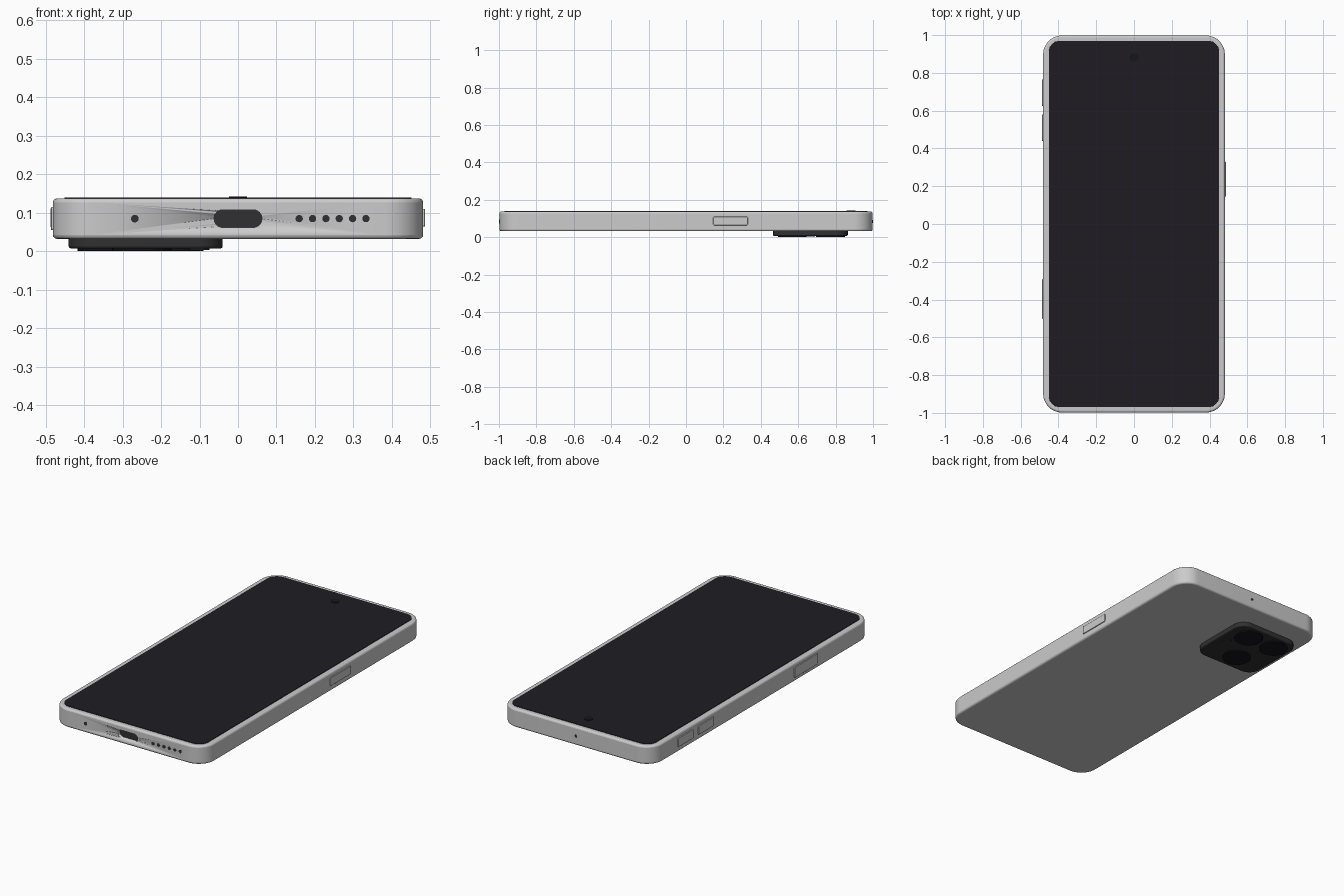
import bpy, bmesh, math
from mathutils import Matrix

if "Cube" in bpy.data.objects:
    bpy.data.objects.remove(bpy.data.objects["Cube"])


def material(name, color):
    m = bpy.data.materials.new(name)
    m.diffuse_color = (*color, 1)
    m.use_nodes = True
    m.node_tree.nodes["Principled BSDF"].inputs["Base Color"].default_value = m.diffuse_color
    return m


BLACK = material("screen_black", (0.013, 0.012, 0.016))
LENS = material("lens_black", (0.008, 0.008, 0.01))
DARK = material("dark_plastic", (0.03, 0.03, 0.032))


def finish(ob, bevel, mat, segments=3):
    if bevel:
        b = ob.modifiers.new("bevel", "BEVEL")
        b.width, b.segments = bevel, segments
        b.limit_method, b.angle_limit = "ANGLE", math.radians(40)
    if mat:
        ob.data.materials.append(mat)
    bpy.context.view_layer.objects.active = ob
    for o in bpy.context.selected_objects:
        o.select_set(False)
    ob.select_set(True)
    bpy.ops.object.shade_smooth_by_angle(angle=math.radians(35))
    return ob


def slab(name, center, size, radius, axis="z", bevel=0, mat=None, n=12):
    """Rounded rectangle (two sizes) extruded by the third along an axis."""
    w, h, d = size
    bm = bmesh.new()
    verts = []
    for k, (sx, sy) in enumerate([(1, 1), (-1, 1), (-1, -1), (1, -1)]):
        for i in range(n + 1):
            a = math.pi / 2 * (k + i / n)
            verts.append(bm.verts.new((sx * (w / 2 - radius) + radius * math.cos(a),
                                       sy * (h / 2 - radius) + radius * math.sin(a), -d / 2)))
    bmesh.ops.remove_doubles(bm, verts=verts, dist=1e-5)
    face = bm.faces.new([v for v in verts if v.is_valid])
    ext = bmesh.ops.extrude_face_region(bm, geom=[face])["geom"]
    bmesh.ops.translate(bm, vec=(0, 0, d), verts=[v for v in ext if isinstance(v, bmesh.types.BMVert)])
    bmesh.ops.recalc_face_normals(bm, faces=bm.faces)
    # local (w, h, d) to world: z keeps, y gives (x, z, y), x gives (y, z, x)
    rot = {"z": Matrix(), "y": Matrix.Rotation(math.pi / 2, 4, "X"),
           "x": Matrix.Rotation(math.pi / 2, 4, "Z") @ Matrix.Rotation(math.pi / 2, 4, "X")}[axis]
    bm.transform(Matrix.Translation(center) @ rot)
    me = bpy.data.meshes.new(name)
    bm.to_mesh(me)
    bm.free()
    ob = bpy.data.objects.new(name, me)
    bpy.context.collection.objects.link(ob)
    return finish(ob, bevel, mat)


def disc(name, center, r, depth, axis="z", bevel=0, mat=None):
    rot = (math.pi / 2, 0, 0) if axis == "y" else (0, 0, 0)
    bpy.ops.mesh.primitive_cylinder_add(vertices=32, radius=r, depth=depth, location=center, rotation=rot)
    ob = bpy.context.object
    ob.name = name
    return finish(ob, bevel, mat, 2)


# Body with the charging port cut into the bottom edge
body = slab("body", (0, 0, 0.0845), (0.962, 1.996, 0.105), 0.1, bevel=0.01)
cutter = slab("port_cutter", (0, -1.0, 0.0845), (0.124, 0.046, 0.08), 0.0225, "y")
cutter.hide_render = True
cutter.hide_set(True)
cut = body.modifiers.new("port", "BOOLEAN")
cut.object, cut.operation, cut.solver = cutter, "DIFFERENCE", "EXACT"
slab("port_lining", (0, -0.969, 0.0845), (0.124, 0.046, 0.02), 0.0225, "y", mat=DARK)

# Screen glass and selfie camera
slab("screen", (0, 0, 0.137), (0.902, 1.94, 0.006), 0.06, bevel=0.001, mat=BLACK)
disc("selfie_camera", (0, 0.882, 0.139), 0.024, 0.006, mat=LENS)

# Side buttons and card tray
slab("power_button", (0.478, 0.238, 0.0865), (0.185, 0.046, 0.016), 0.005, "x", bevel=0.002)
slab("volume_up", (-0.48, 0.695, 0.0865), (0.14, 0.05, 0.014), 0.005, "x", bevel=0.002)
slab("volume_down", (-0.48, 0.51, 0.0865), (0.14, 0.05, 0.014), 0.005, "x", bevel=0.002)
slab("card_tray", (-0.48, -0.397, 0.0845), (0.21, 0.06, 0.012), 0.005, "x", bevel=0.002)

# Microphones and speaker holes
disc("bottom_mic", (-0.268, -0.995, 0.0845), 0.01, 0.008, "y", mat=DARK)
disc("top_mic", (0, 0.995, 0.0845), 0.008, 0.008, "y", mat=DARK)
for i in range(6):
    disc(f"speaker_hole_{i + 1}", (0.159 + 0.0347 * i, -0.995, 0.0845), 0.0095, 0.008, "y", mat=DARK)

# Rear camera island, lenses and flash
slab("camera_island", (-0.24, 0.665, 0.0225), (0.4, 0.4, 0.031), 0.07, bevel=0.006, mat=DARK)
for i, (x, y) in enumerate([(-0.34, 0.772), (-0.166, 0.772), (-0.25, 0.568)]):
    disc(f"lens_ring_{i + 1}", (x, y, 0.008), 0.077, 0.016, bevel=0.002, mat=LENS)
disc("flash", (-0.1, 0.665, 0.006), 0.026, 0.006, mat=DARK)
